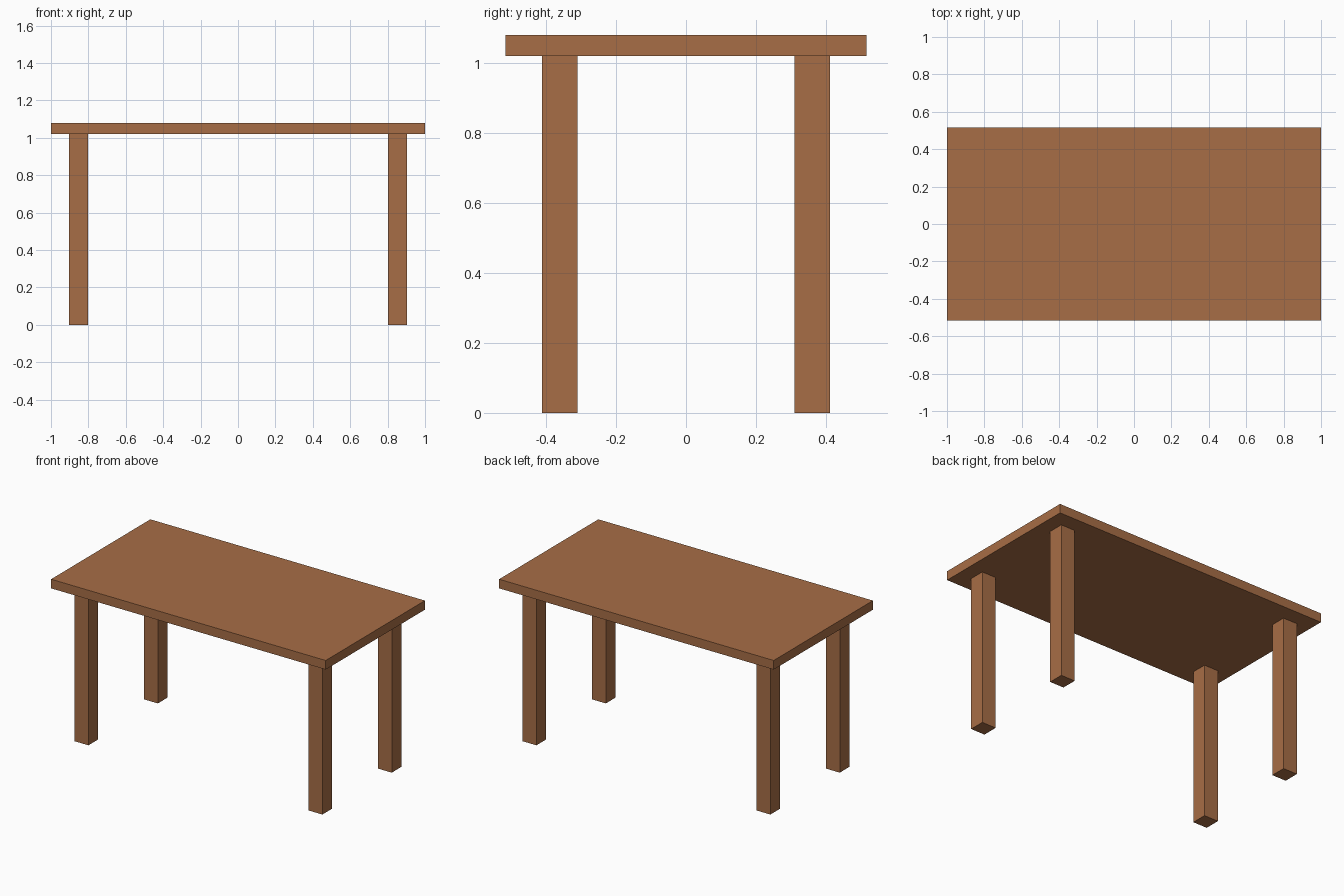
import bpy

if "Cube" in bpy.data.objects:
    bpy.data.objects.remove(bpy.data.objects["Cube"])

wood = bpy.data.materials.new("wood")
wood.diffuse_color = (0.39, 0.155, 0.061, 1)
wood.use_nodes = True
wood.node_tree.nodes["Principled BSDF"].inputs["Base Color"].default_value = wood.diffuse_color


def box(name, lo, hi):
    centre = [(a + b) / 2 for a, b in zip(lo, hi)]
    bpy.ops.mesh.primitive_cube_add(size=1, location=centre)
    ob = bpy.context.object
    ob.name = name
    ob.scale = [b - a for a, b in zip(lo, hi)]
    bpy.ops.object.transform_apply(location=False, rotation=False, scale=True)
    ob.data.materials.append(wood)
    return ob


# Table top
top_z = 1.02
box("table_top", (-1, -0.516, top_z), (1, 0.516, 1.08))

# Four square legs, set in from the corners
half = 0.051
for side, sx in (("left", -1), ("right", 1)):
    for end, sy in (("front", -1), ("back", 1)):
        x, y = sx * 0.852, sy * 0.361
        box(f"{end}_{side}_leg", (x - half, y - half, 0), (x + half, y + half, top_z))
